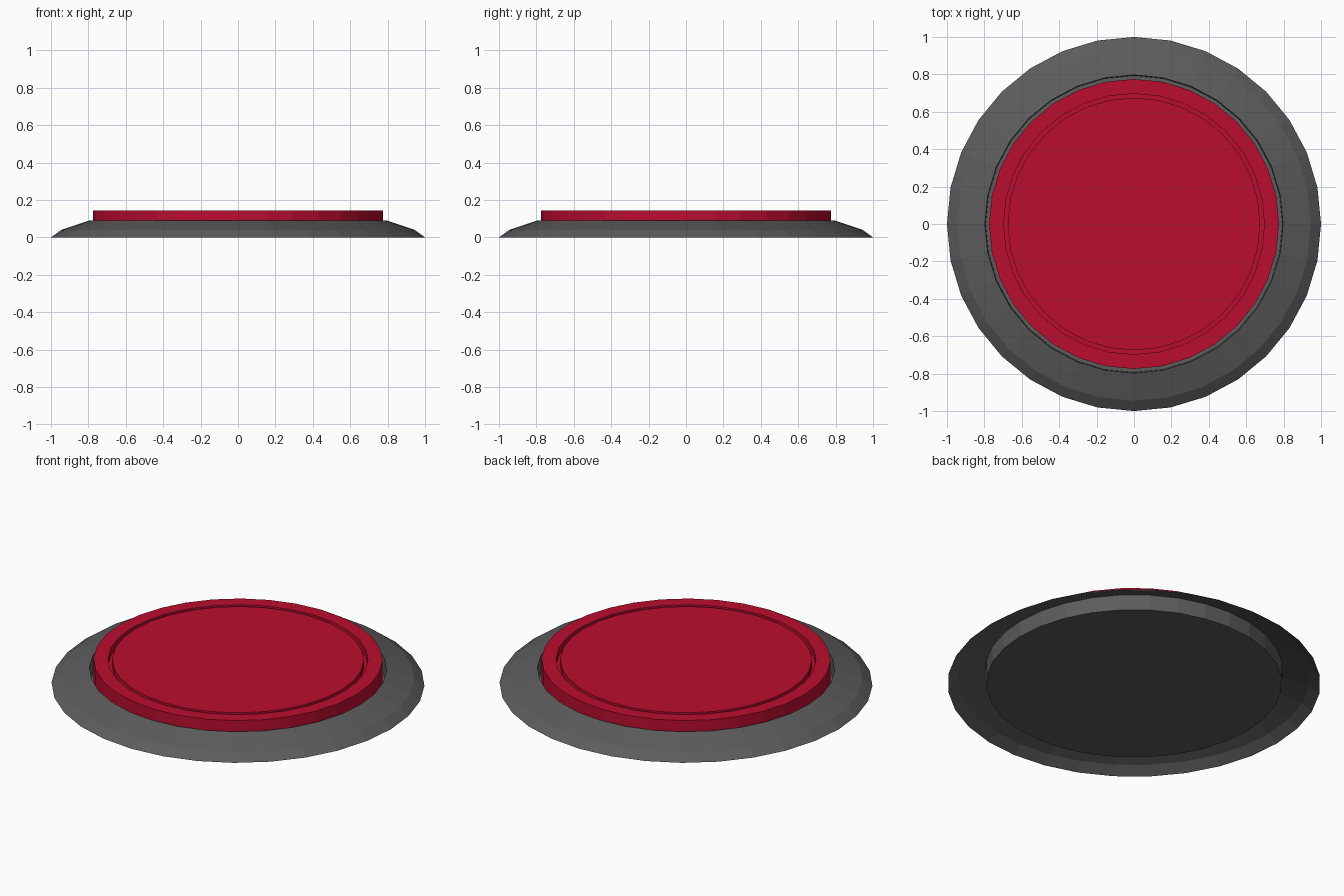
import bpy, bmesh
from math import cos, sin, tau

if "Cube" in bpy.data.objects:
    bpy.data.objects.remove(bpy.data.objects["Cube"])

SIDES = 32


def material(name, rgb):
    m = bpy.data.materials.new(name)
    m.diffuse_color = (*rgb, 1.0)
    m.use_nodes = True
    m.node_tree.nodes["Principled BSDF"].inputs["Base Color"].default_value = m.diffuse_color
    return m


def lathe(name, profile, mat):
    """Spin an (r, z) profile, listed from outside to inside; the last ring is capped facing up."""
    bm = bmesh.new()
    rings = [[bm.verts.new((r * cos(tau * i / SIDES), r * sin(tau * i / SIDES), z))
              for i in range(SIDES)] for r, z in profile]
    for a, b in zip(rings, rings[1:]):
        for i in range(SIDES):
            j = (i + 1) % SIDES
            bm.faces.new((a[i], a[j], b[j], b[i]))
    bm.faces.new(rings[-1])
    mesh = bpy.data.meshes.new(name)
    bm.to_mesh(mesh)
    bm.free()
    mesh.materials.append(mat)
    obj = bpy.data.objects.new(name, mesh)
    bpy.context.collection.objects.link(obj)
    return obj


grey = material("dark_grey", (0.107, 0.107, 0.107))
red = material("red", (0.5, 0.004, 0.028))

# Sloped base shell, open underneath, with a sunken cup for the button
lathe("base", [(1.0, 0.0), (0.945, 0.04), (0.797, 0.09), (0.793, 0.0)], grey)

# Red button with a narrow groove around its top
lathe("button", [(0.775, 0.002), (0.775, 0.145), (0.697, 0.145), (0.697, 0.10),
                 (0.675, 0.10), (0.675, 0.145)], red)
